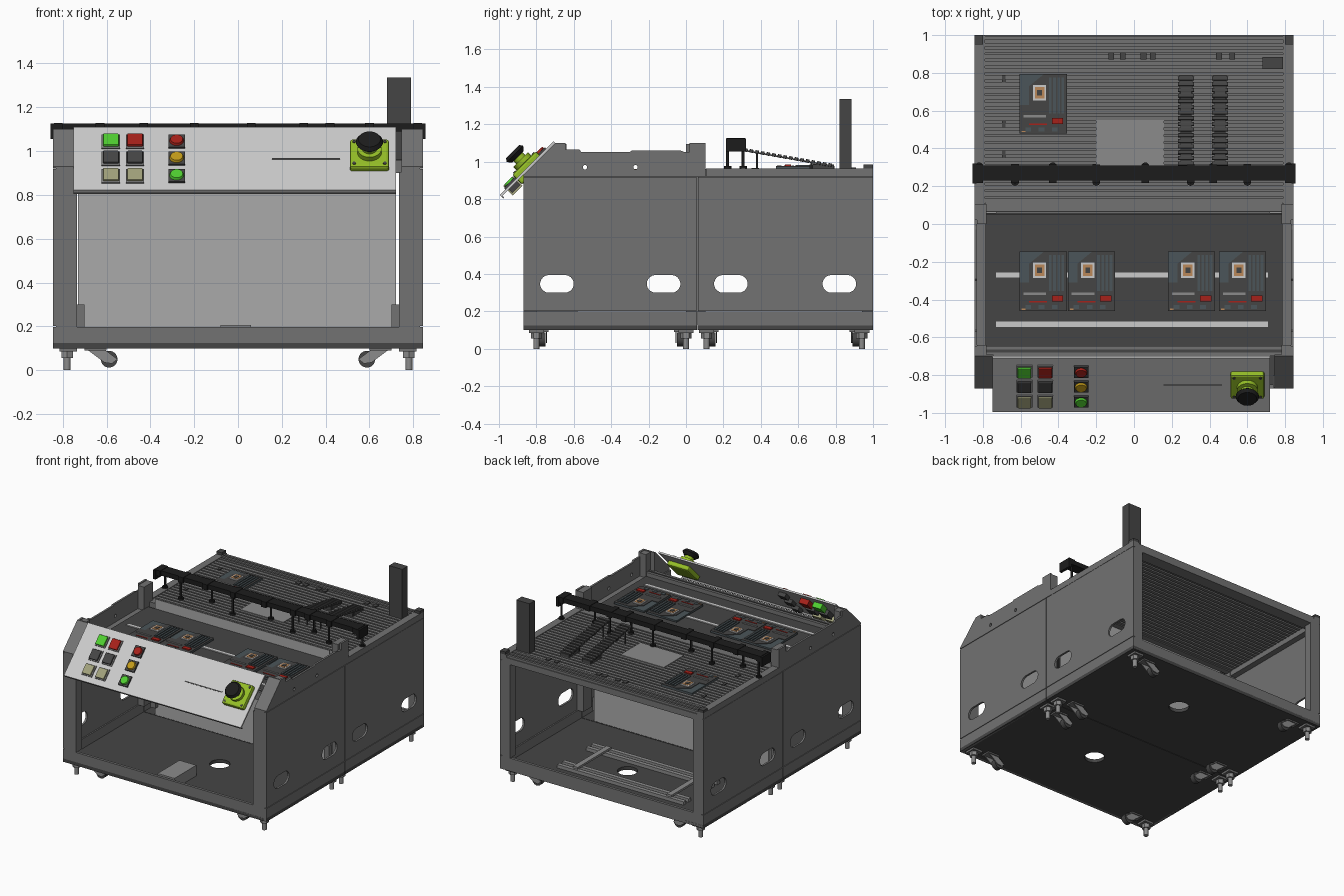
import bpy, bmesh, math
from mathutils import Matrix, Vector

if "Cube" in bpy.data.objects:
    bpy.data.objects.remove(bpy.data.objects["Cube"])

def mat(name, *c):
    m = bpy.data.materials.new(name)
    m.diffuse_color = (*c, 1) if len(c) == 3 else c
    m.use_nodes = True
    m.node_tree.nodes["Principled BSDF"].inputs["Base Color"].default_value = m.diffuse_color
    return m

BODY = mat("body_grey", .17, .17, .17)
LIGHT = mat("light_grey", .55, .55, .55)
MID = mat("mid_grey", .26, .26, .26)
DARK = mat("dark_grey", .06, .06, .06)
BLACK = mat("black", .012, .012, .012)
SLATE = mat("slate", .07, .09, .10)
GREEN = mat("green", .08, .62, .03)
LIME = mat("lime", .30, .52, .02)
RED = mat("red", .38, .015, .01)
YELLOW = mat("yellow", .55, .33, .01)
OLIVE = mat("olive", .36, .36, .2)
COPPER = mat("copper", .5, .25, .1)
GLASS = mat("clear_sheet", .4, .4, .4, .5)
I4 = Matrix.Identity(4)

def finish(name, bm, m, M=I4):
    bmesh.ops.recalc_face_normals(bm, faces=bm.faces)
    me = bpy.data.meshes.new(name)
    bm.to_mesh(me)
    bm.free()
    o = bpy.data.objects.new(name, me)
    bpy.context.collection.objects.link(o)
    o.matrix_world = M
    if m:
        me.materials.append(m)
    return o

def box(name, x0, x1, y0, y1, z0, z1, m=BODY, M=I4, bevel=0):
    bm = bmesh.new()
    bmesh.ops.create_cube(bm, size=1, matrix=Matrix.Translation(((x0+x1)/2, (y0+y1)/2, (z0+z1)/2))
                          @ Matrix.Diagonal((x1-x0, y1-y0, z1-z0, 1)))
    if bevel:
        bmesh.ops.bevel(bm, geom=bm.edges[:], offset=bevel, segments=2, affect='EDGES', profile=.5)
    return finish(name, bm, m, M)

def prism(name, pts, a, b, axis='x', m=BODY, M=I4):
    put = {'x': lambda p: (a, *p), 'y': lambda p: (p[0], a, p[1]), 'z': lambda p: (*p, a)}[axis]
    d = Vector([b-a if axis == k else 0 for k in 'xyz'])
    bm = bmesh.new()
    f = bm.faces.new([bm.verts.new(put(p)) for p in pts])
    r = bmesh.ops.extrude_face_region(bm, geom=[f], use_keep_orig=True)
    bmesh.ops.translate(bm, vec=d, verts=[v for v in r['geom'] if isinstance(v, bmesh.types.BMVert)])
    return finish(name, bm, m, M)

rounds = []
def cyl(name, p, r, h, m=BODY, M=I4, axis='z', r2=None, n=32):
    R = {'z': I4, 'y': Matrix.Rotation(math.pi/2, 4, 'X'), 'x': Matrix.Rotation(math.pi/2, 4, 'Y')}[axis]
    bm = bmesh.new()
    bmesh.ops.create_cone(bm, cap_ends=True, segments=n, radius1=r, radius2=r if r2 is None else r2, depth=h,
                          matrix=Matrix.Translation(p) @ R)
    o = finish(name, bm, m, M)
    rounds.append(o)
    return o

def cut(o, cutters):
    bpy.context.view_layer.objects.active = o
    for c in cutters:
        c.hide_render = True
        md = o.modifiers.new("cut", 'BOOLEAN')
        md.operation, md.object, md.solver = 'DIFFERENCE', c, 'EXACT'
        bpy.ops.object.modifier_apply(modifier=md.name)
        if c in rounds:
            rounds.remove(c)
        bpy.data.objects.remove(c)

def slot(yc, zc, w, h):
    pts = []
    for s, a0 in ((1, -90), (-1, 90)):
        pts += [(yc + s*(w-h)/2 + h/2*math.cos(math.radians(a0+t)), zc + h/2*math.sin(math.radians(a0+t)))
                for t in range(0, 181, 20)]
    return prism("slot_cutter", pts, -1, 1)

W = .845
# base trays with cable holes
for y0, y1, hy in ((-.87, .058, -.33), (.062, 1, .58)):
    t = box("floor_tray", -W, W, y0, y1, .10, .125, DARK)
    cut(t, [cyl("hole_cutter", (.08, hy, .1), .07, .2)])
    for s in (-1, 1):
        a, b = sorted((s*W, s*(W-.02)))
        box("base_side_rail", a, b, y0, y1, .10, .198)
box("base_front_rail", -W, W, -.87, -.85, .10, .198)
box("base_back_rail", -W, W, .98, 1, .10, .198)
box("floor_box", -.08, .06, -.84, -.58, .125, .205, MID)
# rail frame on rear floor
for y in (.40, .46, .74, .80):
    box("floor_rail_long", -.55, .50, y-.015, y+.015, .125, .15, MID)
for x in (-.42, .36):
    box("floor_rail_cross", x-.02, x+.02, .40, .80, .15, .165, MID)

# side walls, posts, rims, feet
rim = [(-.87, .922), (-.87, .93), (-.70, 1.10), (-.645, 1.10), (-.645, 1.065), (-.57, 1.065), (-.56, 1.052),
       (-.30, 1.052), (-.29, 1.06), (-.03, 1.06), (-.01, 1.052), (.02, 1.052), (.02, 1.10), (.105, 1.10), (.105, .922)]
for s in (-1, 1):
    def sx(a, b): return sorted((s*a, s*b))
    for y0, y1, hs in ((-.87, .057, (-.69, -.12)), (.063, 1, (.24, .82))):
        w = box("side_wall", *sx(W, W-.015), y0, y1, .202, .918)
        cut(w, [slot(h, .347, .18, .095) for h in hs])
        box("wall_rail", *sx(W-.015, .785), y0+.03, y1, .88, .92)
    r = prism("side_rim", rim, *sx(W, W-.015))
    cut(r, [cyl("rim_hole", (s*W, y, .97), .012, .2, axis='x', n=16) for y in (-.54, -.27)])
    prism("front_cheek", [(-.87, .905), (-.87, .93), (-.70, 1.10), (-.69, 1.10), (-.69, .905)], *sx(W-.015, .745))
    box("front_post", *sx(W-.015, .735), -.87, -.80, .198, .905)
    box("rear_post", *sx(W-.015, .76), .94, 1, .198, .915)
    box("middle_post", *sx(W-.015, .78), .0, .105, .198, 1.095)
    box("rim_post", *sx(W-.015, .78), -.69, -.64, .91, 1.095)
    box("deck_side_rail", *sx(W, .79), .106, 1, .92, .965)
    box("deck_corner_cap", *sx(W, .80), .95, 1, .965, .985, DARK)
    box("corner_bracket", *sx(.74, .70), .02, .05, .198, .30)
    for fy, d in ((-.80, 1), (0, -1), (.11, 1), (.94, -1)):
        box("foot_plate", *sx(.815, .735), fy-.04, fy+.04, .085, .10)
        cyl("foot_nut", (s*.78, fy, .07), .03, .03, MID, n=6)
        cyl("foot_stud", (s*.78, fy, .035), .016, .07, MID, n=16)
        cy = fy + d*.03
        box("caster_plate", *sx(.70, .60), cy-.035, cy+.035, .09, .10)
        for k in (-1, 1):
            prism("caster_fork", [(s*.69, .095), (s*.61, .095), (s*.55, .05), (s*.575, .03), (s*.61, .035)],
                  cy+k*.024-.003, cy+k*.024+.003, 'y', MID)
        cyl("caster_wheel", (s*.588, cy, .05), .038, .038, DARK, axis='y')

# front bay: deck, rails, clear divider
box("front_deck", -.785, .785, -.645, .05, .905, .93, DARK)
box("front_cross_rail", -.785, .785, -.70, -.645, .90, .96)
box("front_cross_groove", -.785, .785, -.68, -.665, .96, .964, DARK)
for y in (-.27, -.53):
    box("mounting_strip", -.73, .71, y-.014, y+.014, .93, .936, LIGHT)
box("clear_divider", -.73, .72, .055, .063, .13, 1.0, GLASS)
box("divider_cross_rail", -.785, .785, .066, .11, .91, .96)

# grooved rear deck, one comb section swept across
top, bot = [], []
n, y0, p = 22, .11, .8/22
for i in range(n):
    y = y0 + i*p
    top += [(y, .96), (y+p*.68, .96), (y+p*.68, .945), (y+p, .945)]
    bot += [(y, .918), (y+p*.62, .918), (y+p*.62, .932), (y+p, .932)]
prism("grooved_deck", top + bot[::-1], -.79, .79, m=BODY)
box("rear_cross_rail", -.79, .79, .91, 1, .90, .945)
for y in (.915, .95, .985):
    box("rear_rail_rib", -.79, .79, y-.009, y+.009, .945, .962)
box("deck_plate", -.20, .16, .31, .55, .96, .965, MID)
for x in (-.12, -.06, .05, .10, .45, .52):
    box("deck_clip", x-.015, x+.015, .87, .91, .955, .968, DARK)
for y in (.37, .53, .77):
    box("deck_bracket", -.70, -.68, y-.02, y+.02, .96, .967, DARK)

# control modules on the decks
def module(x, y, z):
    M = Matrix.Translation((x, y, z))
    box("module_base", 0, .25, 0, .315, 0, .012, SLATE, M)
    prism("module_cover", [(0, 0), (.25, 0), (.25, .315), (.13, .315), (.05, .25), (.05, .15), (0, .15)],
          .012, .016, 'z', DARK, M)
    box("module_screen", .07, .14, .175, .255, .016, .022, LIGHT, M)
    box("module_screen_frame", .08, .13, .185, .245, .022, .024, COPPER, M)
    box("module_chip", .092, .118, .20, .23, .024, .027, DARK, M)
    for i in range(4):
        box("module_fin", .155+i*.022, .169+i*.022, .105, .295, .016, .022, SLATE, M)
    box("module_bar", .02, .14, .085, .097, .016, .021, MID, M)
    box("module_red_button", .17, .23, .05, .082, .016, .024, RED, M)
    box("module_red_bar", .05, .145, .045, .052, .016, .019, RED, M)
    for i in range(3):
        box("module_port", .03+i*.07, .06+i*.07, .01, .03, .016, .019, SLATE, M)
    box("module_lamp", .01, .03, .006, .012, .016, .019, COPPER, M)
for x in (-.605, -.35, .18, .45):
    module(x, -.46, .936)
module(-.605, .48, .96)

# tilted control panel
P = Matrix.Translation((0, -.852, .965)) @ Matrix.Rotation(math.pi/4, 4, 'X')
box("control_panel", -.75, .72, -.203, .203, -.012, 0, LIGHT, P)
box("panel_lower_lip", -.75, .72, -.203, -.195, -.025, -.012, MID, P)
box("panel_groove", .155, .465, -.004, .004, 0, .002, DARK, P)
for v, ca, cb, lamp in ((.105, GREEN, RED, RED), (-.005, DARK, DARK, YELLOW), (-.118, OLIVE, OLIVE, GREEN)):
    for x, c in ((-.58, ca), (-.47, cb)):
        box("button_bezel", x-.042, x+.042, v-.043, v+.043, 0, .008, MID, P)
        box("button_cap", x-.036, x+.036, v-.037, v+.037, .008, .022, c, P, .004)
        box("button_back", x-.036, x+.036, v-.037, v+.037, -.05, -.012, c, P)
    box("lamp_bezel", -.318, -.242, v-.04, v+.04, 0, .012, DARK, P)
    cyl("lamp_lens", (-.28, v, .017), .033, .012, lamp, P, r2=.028)
    box("lamp_back", -.31, -.25, v-.03, v+.03, -.04, -.012, DARK, P)
# emergency stop
box("stop_box", .51, .69, -.08, .10, -.045, .03, LIME, P, .012)
cyl("stop_collar", (.60, .01, .042), .055, .025, LIME, P)
cyl("stop_stem", (.60, .01, .068), .034, .03, LIME, P)
cyl("stop_knob_skirt", (.60, .01, .087), .042, .022, BLACK, P, r2=.062)
cyl("stop_knob", (.60, .01, .107), .062, .018, BLACK, P, r2=.05)
for x in (.53, .67):
    for v in (-.06, .08):
        cyl("stop_screw", (x, v, .031), .008, .006, DARK, P, n=12)

# black overhead beam on alternating legs
box("overhead_beam", -W, W, .23, .31, 1.09, 1.125, BLACK)
for i, x in enumerate((-.82, -.63, -.43, -.20, .06, .30, .42, .60, .82)):
    y = .222 if i % 2 else .306
    cyl("beam_leg", (x, y, 1.025), .008, .13, BLACK, n=12)
    box("beam_clamp", x-.02, x+.02, .217, .315, 1.085, 1.128, BLACK)
    cyl("beam_foot", (x, y, .968), .02, .016, BLACK, n=16)
for s in (-1, 1):
    box("beam_end", s*W-.01, s*W+.01, .215, .32, 1.055, 1.125, BLACK)

# two sloping link chutes
S = Matrix.Translation((0, .31, 1.065)) @ Matrix.Rotation(-math.atan2(.085, .48), 4, 'X')
for x in (.275, .455):
    box("chute_bed", x-.03, x+.03, 0, .485, -.008, 0, DARK, S)
    for i in range(16):
        v = i*.0305
        box("chute_link", x-.043, x+.043, v, v+.02, -.01, .008, DARK, S, .003)
    for k in (-.035, .035):
        for v in (.07, .36):
            cyl("chute_leg", (x+k, .31+v, (.96+1.065-v*.177)/2), .005, .105-v*.177, DARK, n=10)
    box("chute_stop", x-.035, x+.035, .66, .79, .96, .985, DARK)

# tall rear column
box("rear_column", .68, .79, .82, .885, .96, 1.335, DARK)

for o in rounds:
    o.select_set(True)
bpy.context.view_layer.objects.active = rounds[0]
bpy.ops.object.shade_smooth_by_angle(angle=math.radians(35))
